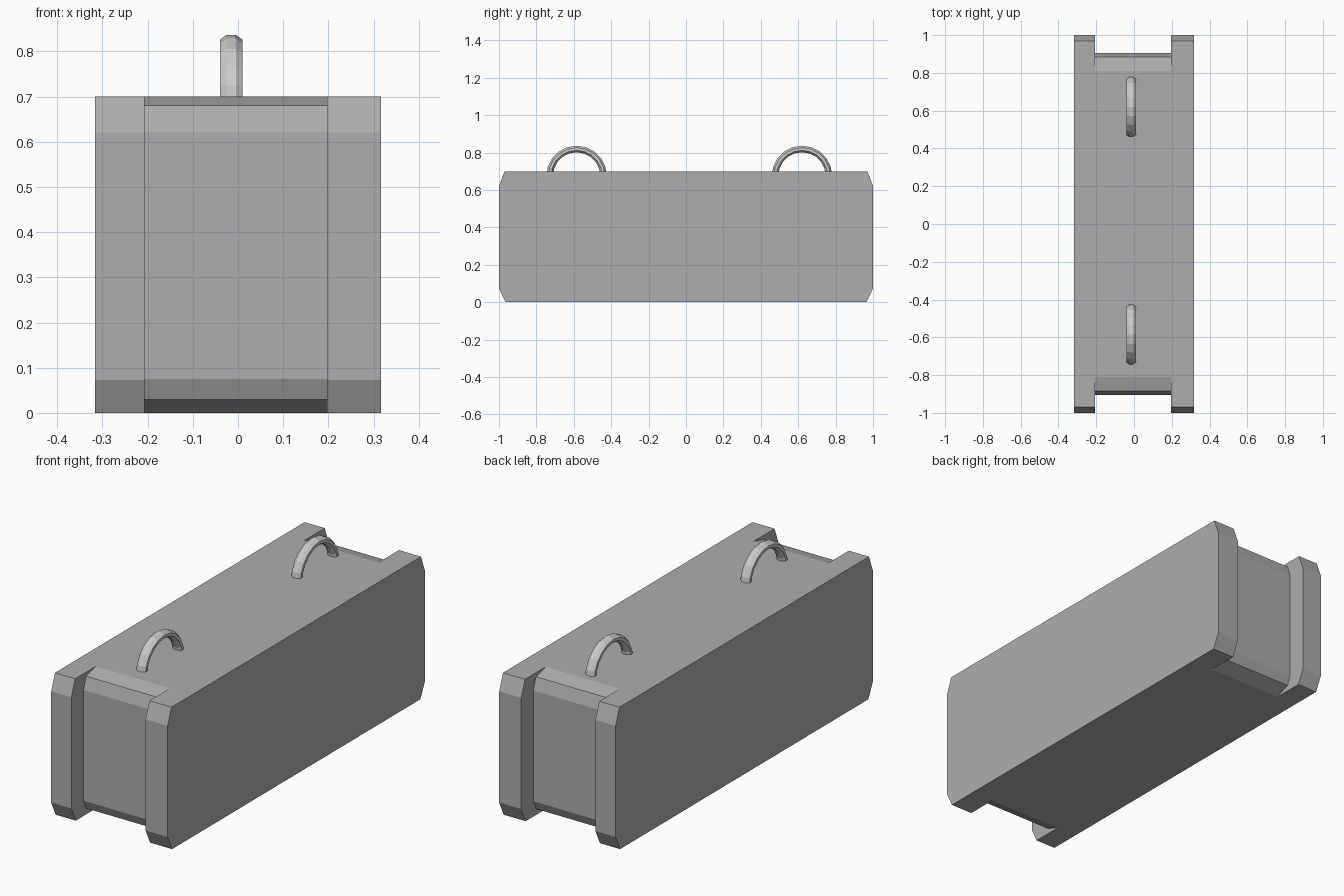
import bpy, bmesh
from math import sin, cos, pi

if "Cube" in bpy.data.objects:
    bpy.data.objects.remove(bpy.data.objects["Cube"])


def grey(name, value):
    mat = bpy.data.materials.new(name)
    mat.diffuse_color = (value, value, value, 1)
    mat.use_nodes = True
    mat.node_tree.nodes["Principled BSDF"].inputs["Base Color"].default_value = mat.diffuse_color
    return mat


def finish(bm, name):
    bmesh.ops.recalc_face_normals(bm, faces=bm.faces[:])
    mesh = bpy.data.meshes.new(name)
    bm.to_mesh(mesh)
    bm.free()
    obj = bpy.data.objects.new(name, mesh)
    bpy.context.collection.objects.link(obj)
    return obj


def prism(name, profile, x0, x1, mat):
    """Extrude a (y, z) profile from x0 to x1."""
    bm = bmesh.new()
    face = bm.faces.new([bm.verts.new((x0, y, z)) for y, z in profile])
    out = bmesh.ops.extrude_face_region(bm, geom=[face])["geom"]
    bmesh.ops.translate(bm, vec=(x1 - x0, 0, 0),
                        verts=[v for v in out if isinstance(v, bmesh.types.BMVert)])
    obj = finish(bm, name)
    obj.data.materials.append(mat)
    return obj


def hoop(name, x, y, z, radius, half_width, half_thick, mat, steps=10, sides=8):
    """Half ring standing in the y-z plane with a flattened octagonal section."""
    bm = bmesh.new()
    rings = []
    for i in range(steps + 1):
        a = pi * i / steps
        ring = []
        for k in range(sides):
            b = 2 * pi * (k + 0.5) / sides
            r = radius + half_thick * sin(b)
            ring.append(bm.verts.new((x + half_width * cos(b), y + r * cos(a), z + r * sin(a))))
        rings.append(ring)
    for p, q in zip(rings, rings[1:]):
        for k in range(sides):
            n = (k + 1) % sides
            bm.faces.new((p[k], p[n], q[n], q[k]))
    bm.faces.new(rings[0])
    bm.faces.new(rings[-1])
    obj = finish(bm, name)
    obj.data.materials.append(mat)


concrete = grey("concrete", 0.42)
steel = grey("steel", 0.6)

# Concrete block with chamfered end edges
half = [(0.965, 0), (1, 0.073), (1, 0.62), (0.97, 0.7)]
block = prism("block", half + [(-y, z) for y, z in reversed(half)], -0.317, 0.317, concrete)

# Recess at each end, with its bevelled inner edge
notch = [(0.735, -0.03), (0.885, 0.03), (0.905, 0.075), (0.905, 0.62),
         (0.885, 0.68), (0.735, 0.72), (1.1, 0.72), (1.1, -0.03)]
for side, label in ((-1, "front"), (1, "back")):
    cutter = prism(label + "_recess_cutter", [(side * y, z) for y, z in notch],
                   -0.207, 0.197, concrete)
    cutter.hide_render = True
    cutter.display_type = 'WIRE'
    mod = block.modifiers.new(label + "_recess", 'BOOLEAN')
    mod.operation = 'DIFFERENCE'
    mod.solver = 'EXACT'
    mod.object = cutter

# Lifting loops on the top
for y, label in ((-0.585, "front"), (0.62, "back")):
    hoop(label + "_lifting_loop", -0.015, y, 0.675, 0.144, 0.027, 0.019, steel)
